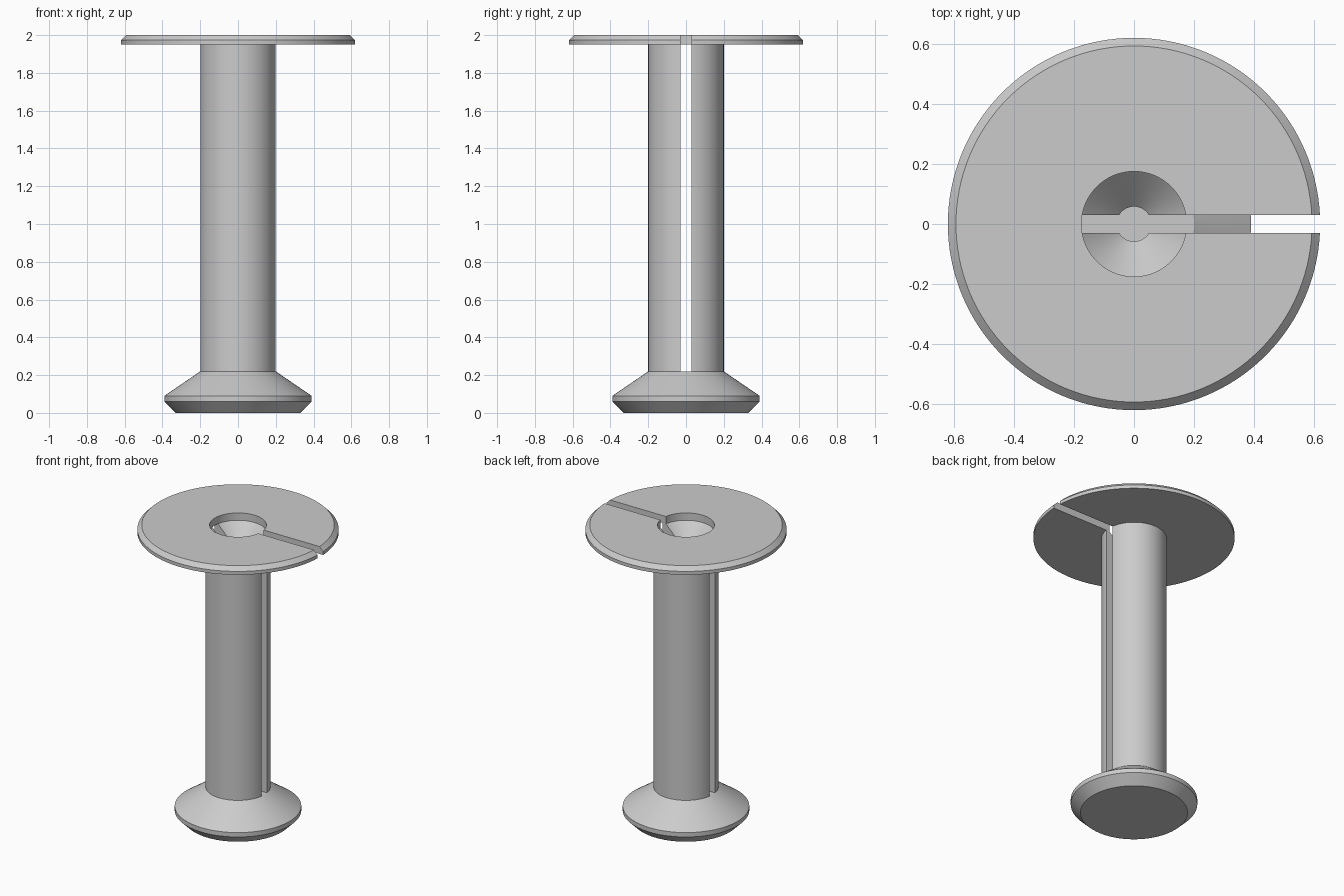
import bpy
import bmesh
from math import cos, sin, tau, radians

SEGMENTS = 128
SLOT = 0.06           # slot width
BASE_TOP = 0.22
FLANGE_BOTTOM = 1.95
BORE, SINK = 0.058, 0.175   # bore and countersink radii

cube = bpy.data.objects.get("Cube")
if cube:
    bpy.data.objects.remove(cube, do_unlink=True)

grey = bpy.data.materials.new("grey_plastic")
grey.use_nodes = True
colour = (0.6, 0.6, 0.6, 1)
grey.diffuse_color = colour
grey.node_tree.nodes["Principled BSDF"].inputs["Base Color"].default_value = colour


def finish(name, bm):
    bmesh.ops.recalc_face_normals(bm, faces=bm.faces)
    mesh = bpy.data.meshes.new(name)
    bm.to_mesh(mesh)
    bm.free()
    mesh.materials.append(grey)
    obj = bpy.data.objects.new(name, mesh)
    bpy.context.collection.objects.link(obj)
    return obj


def lathe(name, profile, hollow):
    """Turn an (r, z) profile round z; hollow closes the loop, otherwise cap the ends."""
    bm = bmesh.new()
    rings = []
    for r, z in profile:
        rings.append([bm.verts.new((r * cos(tau * i / SEGMENTS), r * sin(tau * i / SEGMENTS), z))
                      for i in range(SEGMENTS)])
    pairs = list(zip(rings, rings[1:]))
    if hollow:
        pairs.append((rings[-1], rings[0]))
    else:
        bm.faces.new(rings[0])
        bm.faces.new(rings[-1])
    for a, b in pairs:
        for i in range(SEGMENTS):
            j = (i + 1) % SEGMENTS
            bm.faces.new((a[i], a[j], b[j], b[i]))
    return finish(name, bm)


def cut_slot(obj, x0, x1):
    """Cut a narrow full-height slot along x."""
    bm = bmesh.new()
    bmesh.ops.create_cube(bm, size=1)
    for v in bm.verts:
        v.co = (x1 if v.co.x > 0 else x0, v.co.y * SLOT, 1 + v.co.z * 3)
    cutter = finish("slot_cutter", bm)
    cutter.hide_render = True
    mod = obj.modifiers.new("slot", 'BOOLEAN')
    mod.operation = 'DIFFERENCE'
    mod.solver = 'EXACT'
    mod.object = cutter
    bpy.context.view_layer.objects.active = obj
    bpy.ops.object.modifier_apply(modifier=mod.name)
    bpy.data.objects.remove(cutter, do_unlink=True)


# Foot with a sloped top and chamfered underside
foot = lathe("foot", [(0.33, 0), (0.39, 0.06), (0.39, 0.09), (0.2, BASE_TOP)], False)

# Hollow stem with a countersunk mouth, split on both sides
stem = lathe("stem", [(0.2, BASE_TOP), (0.2, FLANGE_BOTTOM), (SINK, FLANGE_BOTTOM),
                      (BORE, FLANGE_BOTTOM - (SINK - BORE)), (BORE, BASE_TOP)], True)
cut_slot(stem, -1, 1)

# Flange with a chamfered rim, slotted on one side only
flange = lathe("flange", [(SINK, FLANGE_BOTTOM), (0.62, FLANGE_BOTTOM), (0.62, 1.973),
                          (0.593, 2), (SINK, 2)], True)
cut_slot(flange, 0, 1)

# Smooth round walls, crisp edges
bpy.ops.object.select_all(action='DESELECT')
for part in (foot, stem, flange):
    part.select_set(True)
bpy.context.view_layer.objects.active = foot
bpy.ops.object.shade_smooth_by_angle(angle=radians(25))
